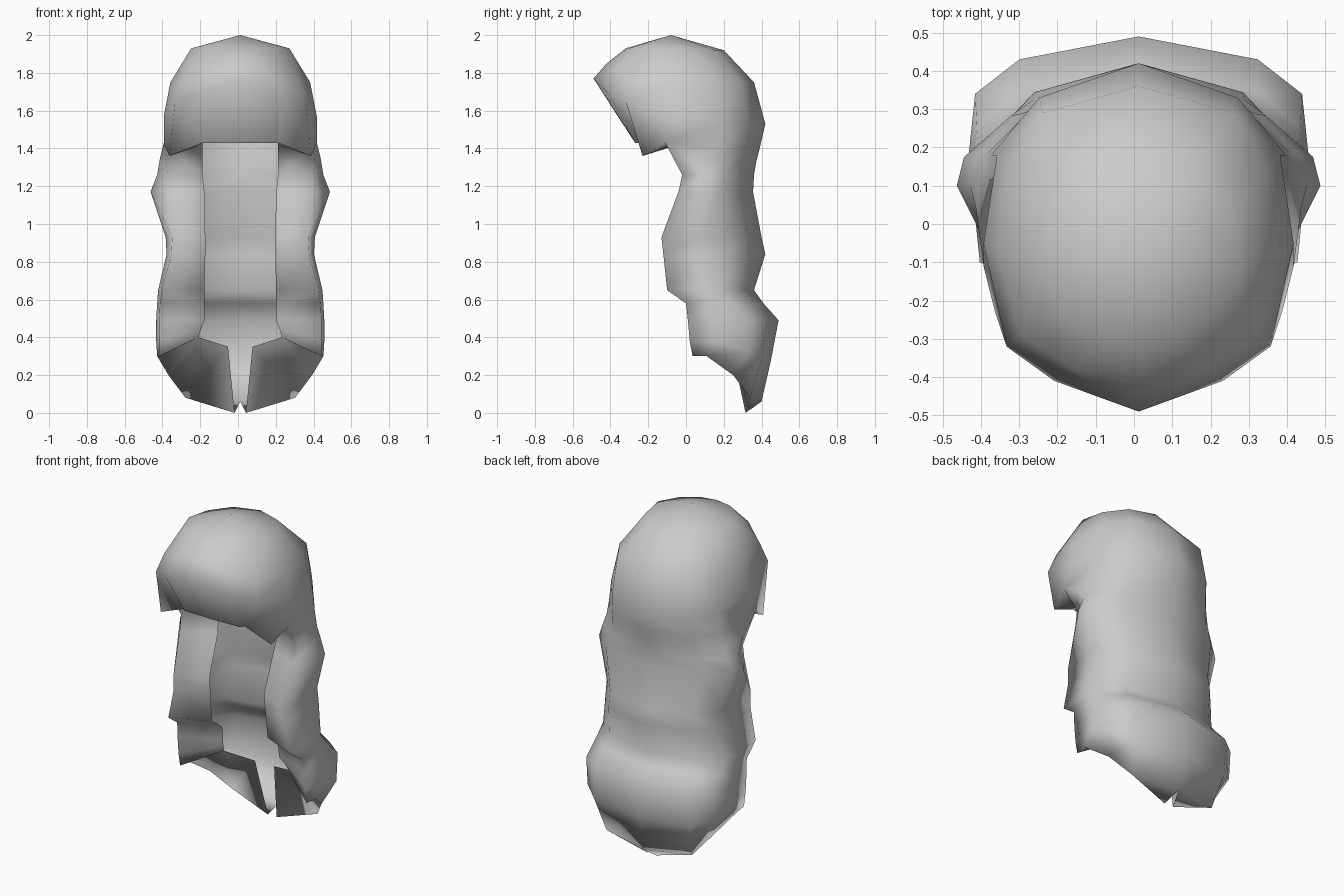
import bpy
import bmesh

default_cube = bpy.data.objects.get("Cube")
if default_cube:
    bpy.data.objects.remove(default_cube, do_unlink=True)


def make_material(name, colour):
    material = bpy.data.materials.new(name)
    material.use_nodes = True
    material.diffuse_color = colour
    material.node_tree.nodes["Principled BSDF"].inputs["Base Color"].default_value = colour
    return material


def lock_section(z, back, corner, width, side, front, front_x, inner_x):
    """Half of a U-shaped section, from back centre round to the folded-in inner edge."""
    return [(0, back, z), (0.7 * width, back - 0.4 * corner, z),
            (0.96 * width, back - corner, z), (width, side, z),
            (front_x, front, z), (inner_x, front + 0.1, z)]


def add_row(bm, points):
    return [bm.verts.new(p) for p in points]


def bridge(bm, first, second):
    """Skin two rows of vertices, dropping repeated corners."""
    for a, b, c, d in zip(first, first[1:], second[1:], second):
        corners = list(dict.fromkeys((a, b, c, d)))
        if len(corners) > 2:
            bm.faces.new(corners)


bm = bmesh.new()

# Rounded crown, from the apex down to the fringe rim
apex = bm.verts.new((0, -0.08, 2.0))
crown = add_row(bm, [(0, .2, 1.92), (.15, .15, 1.92), (.24, .03, 1.92), (.26, -.12, 1.93),
                     (.19, -.24, 1.93), (.1, -.3, 1.93), (0, -.32, 1.93)])
temple = add_row(bm, [(0, .36, 1.75), (.25, .29, 1.75), (.34, .14, 1.75), (.37, -.07, 1.75),
                      (.31, -.29, 1.76), (.17, -.38, 1.82), (0, -.42, 1.85)])
rim = add_row(bm, [(0, .42, 1.53), (.26, .33, 1.53), (.37, .18, 1.53), (.405, -.05, 1.57),
                   (.345, -.32, 1.65), (.22, -.41, 1.69), (0, -.49, 1.77)])
bridge(bm, [apex] * len(crown), crown)
bridge(bm, crown, temple)
bridge(bm, temple, rim)

# Pointed tips beside the fringe and the notch behind them
tip = add_row(bm, [(0, .39, 1.4), (.27, .31, 1.4), (.385, .18, 1.4), (.405, -.11, 1.43),
                   (.375, -.23, 1.36)])
notch = add_row(bm, [(0, .37, 1.32), (.275, .3, 1.32), (.4, .18, 1.32), (.425, .04, 1.35)])
notch.append(tip[3])
bridge(bm, rim[:5], tip)
bridge(bm, tip[:4], notch[:4])

# Long back and side locks, top to bottom
sections = [
    (1.26, .36, .18, .44, .1, -.02, .385, .2),
    (1.17, .355, .18, .475, .1, -.04, .38, .19),
    (.93, .4, .19, .395, .09, -.13, .36, .185),
    (.84, .42, .19, .39, .08, -.12, .365, .185),
    (.65, .36, .17, .435, .1, -.1, .415, .19),
    (.58, .41, .16, .44, .14, 0, .425, .19),
    (.49, .49, .15, .445, .17, .01, .43, .19),
]
locks = [add_row(bm, lock_section(*s)) for s in sections]
bridge(bm, notch, locks[0][:5])
for upper, lower in zip(locks, locks[1:]):
    bridge(bm, upper, lower)

# Fringe underside, sloping back from the rim to a straight edge
fringe = add_row(bm, [(0, -.27, 1.43), (.19, -.265, 1.43), (.2, -.24, 1.43), (.2, -.15, 1.43),
                      (.2, -.04, 1.42)])
bridge(bm, [rim[6], rim[5], rim[4], tip[4], tip[3], locks[0][4]], fringe + [locks[0][5]])

# Rounded nape with folded flaps that leave a slit in the middle
hem = add_row(bm, [(0, .4, .06), (.29, .34, .08), (.38, .25, .2), (.44, .11, .3),
                   (.43, .035, .3), (.22, .16, .4)])
belly = add_row(bm, [(0, .45, .28), (.33, .4, .28), (.425, .33, .32), (.445, .17, .38),
                     (.43, .02, .38), (.21, .14, .44)])
bridge(bm, locks[-1], belly)
bridge(bm, belly, hem)
slit_low = bm.verts.new((.03, .315, 0))
slit_high = bm.verts.new((.065, .24, .35))
bridge(bm, hem[:5], [slit_low, slit_high] + [hem[5]] * 3)

bmesh.ops.recalc_face_normals(bm, faces=bm.faces)
mesh = bpy.data.meshes.new("hair_shell")
bm.to_mesh(mesh)
bm.free()

hair = bpy.data.objects.new("hair_shell", mesh)
bpy.context.collection.objects.link(hair)
hair.location.x = 0.012
mesh.materials.append(make_material("plain_grey", (0.6, 0.6, 0.6, 1)))
mesh.shade_smooth()

# Other half
mirror = hair.modifiers.new("mirror", 'MIRROR')
mirror.use_clip = True
mirror.merge_threshold = 0.002
